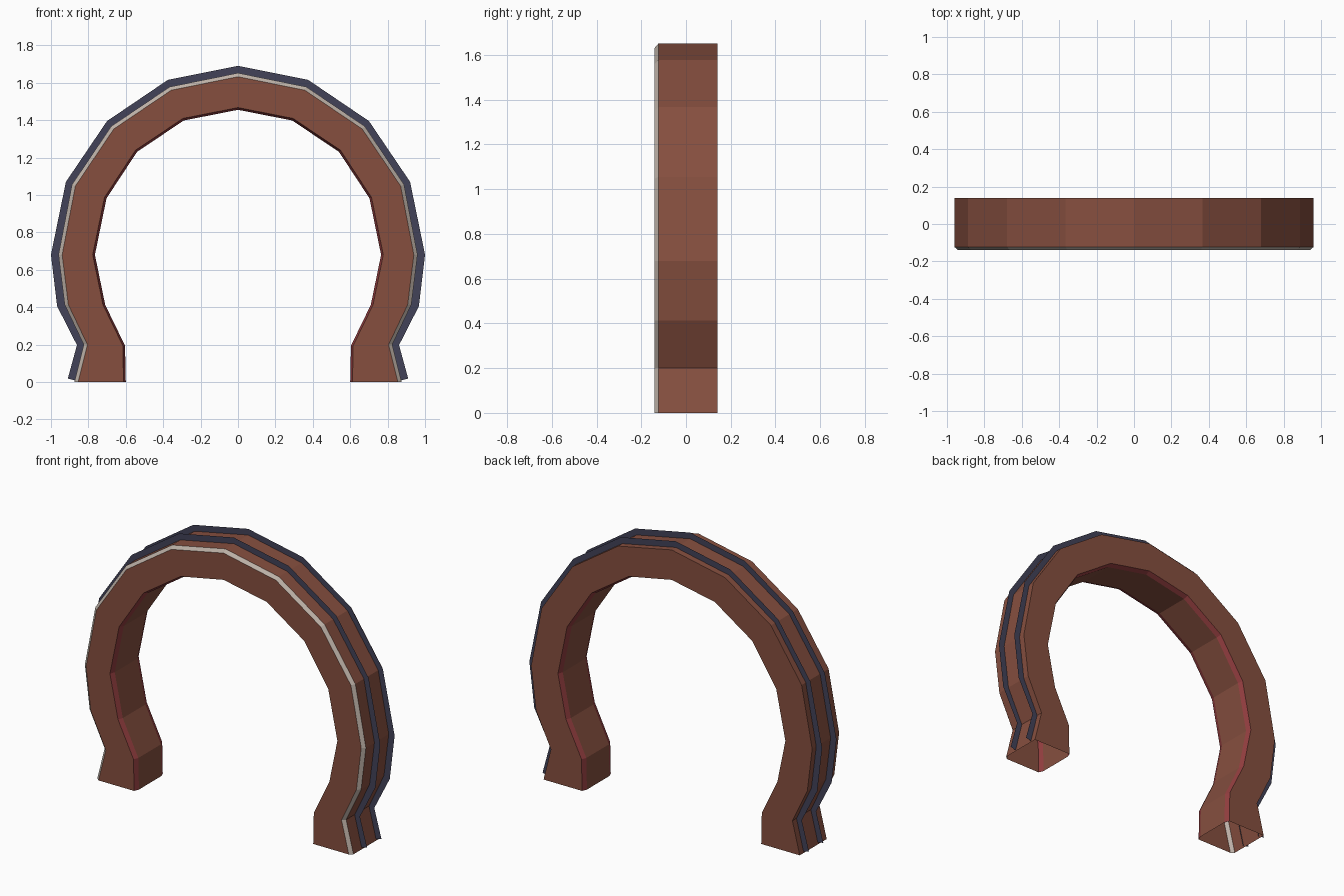
import bpy, bmesh
from mathutils import Vector

if "Cube" in bpy.data.objects:
    bpy.data.objects.remove(bpy.data.objects["Cube"])


def srgb(r, g, b):
    f = lambda c: (c / 255 / 12.92) if c < 11 else ((c / 255 + 0.055) / 1.055) ** 2.4
    return (f(r), f(g), f(b), 1)


def material(name, rgb):
    m = bpy.data.materials.new(name)
    m.diffuse_color = srgb(*rgb)
    m.use_nodes = True
    m.node_tree.nodes["Principled BSDF"].inputs["Base Color"].default_value = m.diffuse_color
    return m


brown = material("brick brown", (134, 79, 63))
grey = material("pale stone grey", (190, 178, 168))
red = material("dark red", (148, 62, 64))
blue = material("slate blue", (66, 66, 88))

# Right half of each outline, from foot to crown (x, z)
OUTER = [(.875, 0), (.825, .2), (.927, .413), (.96, .68), (.888, 1.055),
         (.678, 1.367), (.365, 1.578), (0, 1.652)]
INNER = [(.60, 0), (.604, .194), (.71, .412), (.765, .68), (.703, .982),
         (.54, 1.23), (.29, 1.398), (0, 1.455)]
FIN = [(.91, .018), (.861, .197), (.967, .405), (1.0, .68), (.92, 1.07),
       (.70, 1.395), (.375, 1.615), (0, 1.69)]


def mirrored(half):
    pts = [Vector(p) for p in half]
    return pts + [Vector((-p.x, p.y)) for p in reversed(pts[:-1])]


def sweep(name, rings, mats, slots, closed):
    """Skin a row of cross-sections; slots gives the material of each strip."""
    bm = bmesh.new()
    rows = [[bm.verts.new(p) for p in ring] for ring in rings]
    n = len(rows[0])
    for a, b in zip(rows, rows[1:]):
        for j in range(n if closed else n - 1):
            k = (j + 1) % n
            f = bm.faces.new((a[j], a[k], b[k], b[j]))
            f.material_index = slots[j]
    bmesh.ops.recalc_face_normals(bm, faces=bm.faces)
    me = bpy.data.meshes.new(name)
    bm.to_mesh(me)
    bm.free()
    for m in mats:
        me.materials.append(m)
    ob = bpy.data.objects.new(name, me)
    bpy.context.collection.objects.link(ob)


# Hollow arch body: bevelled inner edges (red), bevelled outer front edge (grey)
rings = []
for o, i in zip(mirrored(OUTER), mirrored(INNER)):
    d = (o - i).normalized()
    section = [(i, -.11), (i + d * .012, -.14), (o - d * .02, -.14), (o, -.123),
               (o, .14), (i + d * .012, .14), (i, .11)]
    rings.append([(p.x, y, p.y) for p, y in section])
sweep("arch_body", rings, [brown, red, grey], [1, 0, 2, 0, 0, 1, 0], True)

# Two paper-thin raised fins running round the outside
for name, y in (("front_fin", -.04), ("back_fin", .10)):
    rings = []
    for f, o, i in zip(mirrored(FIN), mirrored(OUTER), mirrored(INNER)):
        p = o - (o - i).normalized() * .006
        rings.append([(f.x, y, f.y), (p.x, y, max(p.y, .008))])
    sweep(name, rings, [blue], [0], False)
